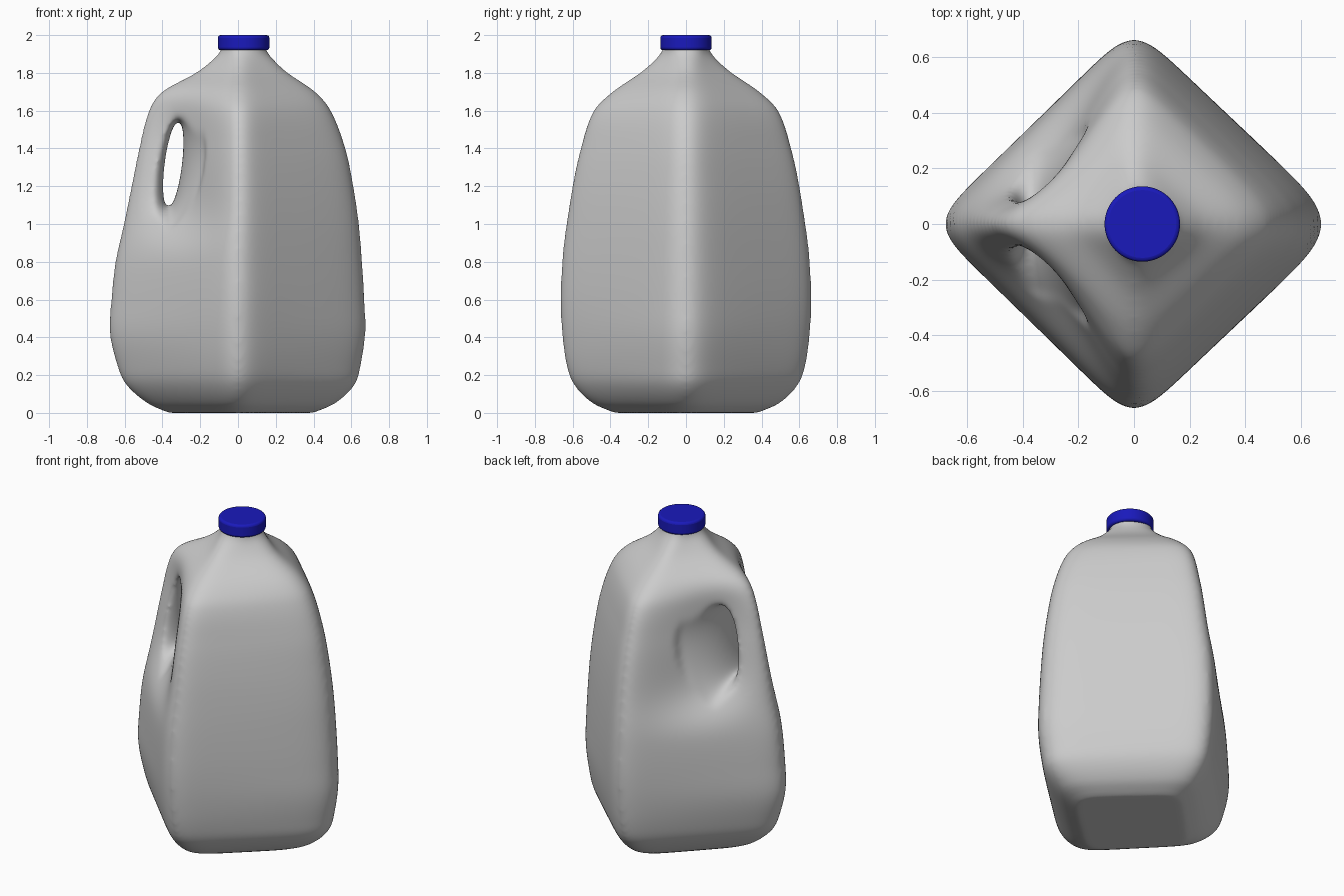
import bpy, bmesh
from math import sin, cos, pi, sqrt, exp

if "Cube" in bpy.data.objects:
    bpy.data.objects.remove(bpy.data.objects["Cube"])

# z, left corner, right corner, front/back corner, squareness
PROFILE = [
    (0.00, 0.37, 0.40, 0.38, 7), (0.05, 0.48, 0.515, 0.495, 8),
    (0.15, 0.595, 0.62, 0.595, 9), (0.25, 0.64, 0.65, 0.633, 9),
    (0.42, 0.68, 0.675, 0.657, 9), (0.60, 0.672, 0.67, 0.665, 9),
    (0.80, 0.65, 0.658, 0.657, 9), (1.00, 0.606, 0.641, 0.638, 9),
    (1.20, 0.566, 0.612, 0.61, 9), (1.40, 0.526, 0.57, 0.566, 9),
    (1.60, 0.474, 0.493, 0.495, 8), (1.70, 0.405, 0.41, 0.392, 7),
    (1.80, 0.225, 0.265, 0.245, 6), (1.87, 0.135, 0.19, 0.165, 4),
    (1.92, 0.09, 0.15, 0.125, 2.5), (1.96, 0.09, 0.15, 0.12, 2)]
N = 144


def tangent(i, k):
    a, b = PROFILE[max(i - 1, 0)], PROFILE[min(i + 1, len(PROFILE) - 1)]
    return (b[k] - a[k]) / (b[0] - a[0])


def sample(i, t, k):
    """Cubic interpolation of profile column k inside span i."""
    p, q = PROFILE[i], PROFILE[i + 1]
    h = q[0] - p[0]
    return ((2*t**3 - 3*t**2 + 1) * p[k] + (t**3 - 2*t**2 + t) * h * tangent(i, k)
            + (3*t**2 - 2*t**3) * q[k] + (t**3 - t**2) * h * tangent(i + 1, k))


def body_ring(z, left, right, depth, n):
    """Rounded diamond with corners on the axes, pinched around the handle."""
    ring = []
    for j in range(N):
        a = 2 * pi * j / N
        m = n * (1 - 0.25 * max(0, cos(a)))
        u, v = cos(a - pi/4), sin(a - pi/4)
        r = (2 * sqrt(0.5)**m)**(1/m) / (abs(u)**m + abs(v)**m)**(1/m)
        x, y = r * cos(a), r * sin(a)
        x *= right if x > 0 else left
        pinch = 0.5 * exp(-((x + 0.38) / 0.2)**2 - ((z - 1.33) / 0.36)**4)
        ring.append((x, y * depth * (1 - pinch), z))
    return ring


def loft(name, rings):
    bm = bmesh.new()
    vs = [[bm.verts.new(p) for p in ring] for ring in rings]
    for a, b in zip(vs, vs[1:]):
        for j in range(len(a)):
            k = (j + 1) % len(a)
            bm.faces.new((a[j], a[k], b[k], b[j]))
    bm.faces.new(vs[0])
    bm.faces.new(vs[-1])
    bmesh.ops.recalc_face_normals(bm, faces=bm.faces)
    me = bpy.data.meshes.new(name)
    bm.to_mesh(me)
    bm.free()
    ob = bpy.data.objects.new(name, me)
    bpy.context.collection.objects.link(ob)
    return ob


# Jug body
rings = []
for i in range(len(PROFILE) - 1):
    for s in range(5):
        t = s / 5
        z = PROFILE[i][0] + t * (PROFILE[i + 1][0] - PROFILE[i][0])
        rings.append(body_ring(z, *[sample(i, t, k) for k in range(1, 5)]))
rings.append(body_ring(*PROFILE[-1]))
jug = loft("jug_body", rings)

# Flared cutter: opens quickly so the grip and the body edge become rounded
rings = []
for i in range(81):
    y = -0.6 + 1.2 * i / 80
    f = y * y
    ring = []
    for j in range(64):
        a = 2 * pi * j / 64
        c, s = cos(a), sin(a)
        dz = s * (0.230 + min(0.8 * f if s > 0 else 2.0 * f, 0.12))
        dx = c * (0.045 + min(1.2 * f if c > 0 else 5 * f, 0.12))
        ring.append((-0.342 + dx + 0.12 * dz, y, 1.315 + dz))
    rings.append(ring)
cutter = loft("handle_cutter", rings)
cutter.hide_render = True
cutter.hide_set(True)

cut = jug.modifiers.new("handle_opening", 'BOOLEAN')
cut.operation, cut.object, cut.solver = 'DIFFERENCE', cutter, 'EXACT'
rem = jug.modifiers.new("even_mesh", 'REMESH')
rem.mode, rem.voxel_size, rem.use_smooth_shade = 'VOXEL', 0.0125, True
smo = jug.modifiers.new("soften", 'SMOOTH')
smo.factor, smo.iterations = 0.5, 24

# Screw cap
bpy.ops.mesh.primitive_cylinder_add(vertices=64, radius=0.136, depth=0.08,
                                    location=(0.03, 0, 1.96))
cap = bpy.context.object
cap.name = "cap"
bev = cap.modifiers.new("rounded_edge", 'BEVEL')
bev.width, bev.segments = 0.014, 3
bpy.ops.object.shade_smooth_by_angle()
blue = bpy.data.materials.new("cap_blue")
blue.diffuse_color = (0.01, 0.01, 0.5, 1)
blue.use_nodes = True
blue.node_tree.nodes["Principled BSDF"].inputs["Base Color"].default_value = blue.diffuse_color
cap.data.materials.append(blue)
